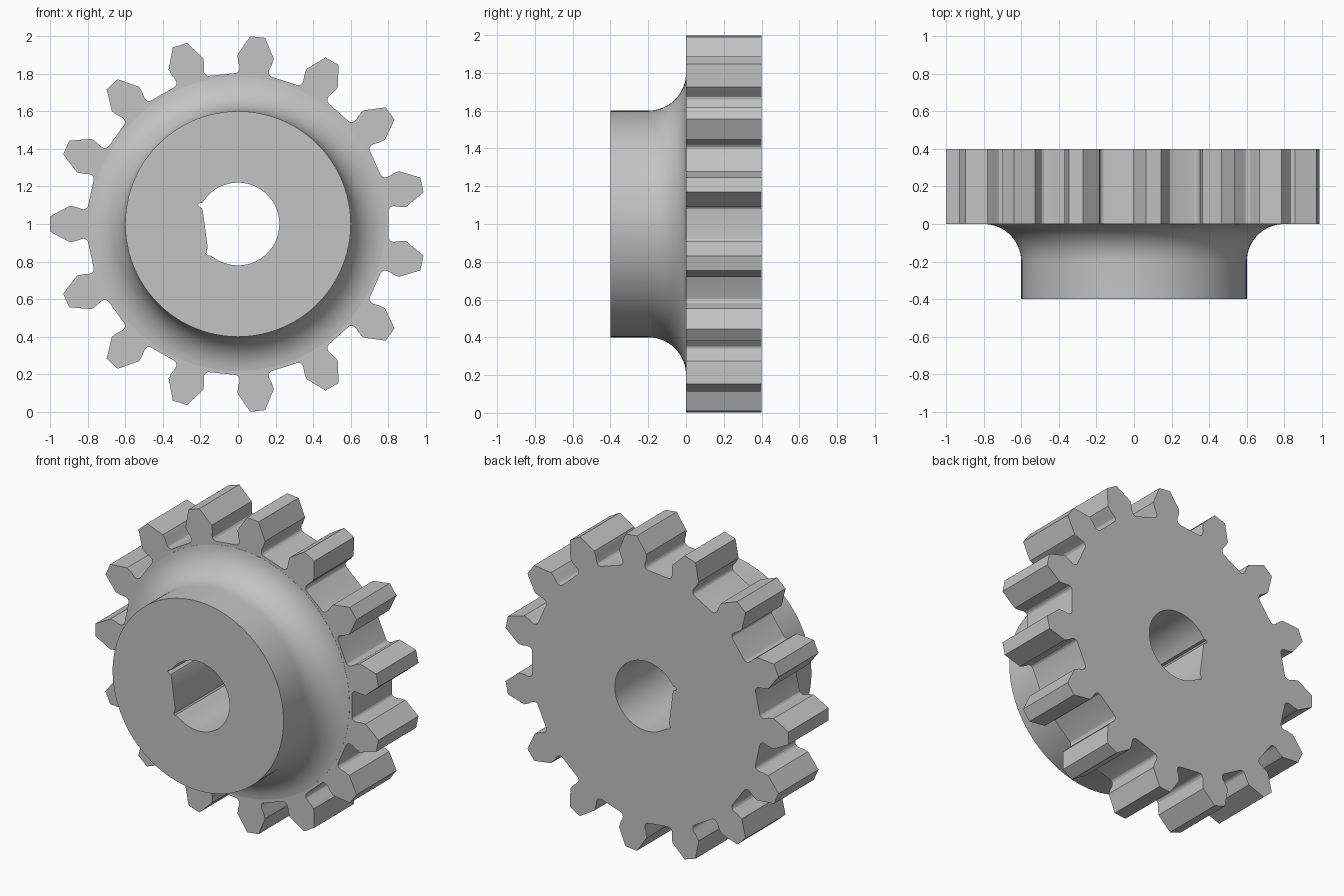
import bpy
import bmesh
from math import cos, sin, pi, radians, atan2, hypot

old = bpy.data.objects.get("Cube")
if old:
    bpy.data.objects.remove(old, do_unlink=True)

steel = bpy.data.materials.new("grey steel")
steel.use_nodes = True
GREY = (0.55, 0.55, 0.55, 1)
steel.diffuse_color = GREY
steel.node_tree.nodes["Principled BSDF"].inputs["Base Color"].default_value = GREY

TEETH = 15
AXIS_Z = 1.0


def finish(name, bm):
    bmesh.ops.recalc_face_normals(bm, faces=bm.faces)
    mesh = bpy.data.meshes.new(name)
    bm.to_mesh(mesh)
    bm.free()
    mesh.materials.append(steel)
    obj = bpy.data.objects.new(name, mesh)
    bpy.context.collection.objects.link(obj)
    return obj


def prism(name, outline, y0, y1):
    """Extrude an (x, z) outline along y."""
    bm = bmesh.new()
    face = bm.faces.new([bm.verts.new((x, y0, AXIS_Z + z)) for x, z in outline])
    out = bmesh.ops.extrude_face_region(bm, geom=[face])
    moved = [v for v in out["geom"] if isinstance(v, bmesh.types.BMVert)]
    bmesh.ops.translate(bm, verts=moved, vec=(0, y1 - y0, 0))
    return finish(name, bm)


def lathe(name, profile, steps=96):
    """Revolve an (r, y) profile about the y axis and cap both ends."""
    bm = bmesh.new()
    rings = [[bm.verts.new((r * cos(2 * pi * i / steps), y, AXIS_Z + r * sin(2 * pi * i / steps)))
              for i in range(steps)] for r, y in profile]
    for a, b in zip(rings, rings[1:]):
        for i in range(steps):
            j = (i + 1) % steps
            bm.faces.new((a[i], a[j], b[j], b[i]))
    bm.faces.new(rings[0])
    bm.faces.new(rings[-1])
    return finish(name, bm)


def combine(target, other, operation):
    """Apply a boolean and remove the helper."""
    bpy.context.view_layer.objects.active = target
    mod = target.modifiers.new(operation.lower(), "BOOLEAN")
    mod.operation = operation
    mod.solver = "EXACT"
    mod.object = other
    bpy.ops.object.modifier_apply(modifier=mod.name)
    bpy.data.objects.remove(other, do_unlink=True)


# Toothed wheel: half a tooth as (radial, sideways), mirrored and repeated
half = [(1.0, 0.04), (0.895, 0.097), (0.86, 0.09), (0.835, 0.08),
        (0.82, 0.078), (0.808, 0.082), (0.800, 0.090), (0.796, 0.102)]
tooth = [(u, -v) for u, v in reversed(half)] + half
outline = []
for k in range(TEETH):
    a = pi + 2 * pi * k / TEETH
    outline += [(u * cos(a) - v * sin(a), u * sin(a) + v * cos(a)) for u, v in tooth]
gear = prism("gear_wheel", outline, 0.0, 0.4)

# Hub with a concave fillet running out onto the wheel
arc = [radians(85 * i / 14) for i in range(15)]
fillet = [(0.8 - 0.2 * cos(t), -0.2 + 0.2 * sin(t)) for t in arc]
hub = lathe("hub", [(0.6, -0.4)] + fillet + [(fillet[-1][0], 0.03)])
combine(gear, hub, "UNION")

# Bore with a flat and two corner reliefs
flat = [(-0.190, 0.113), (-0.207, 0.110), (-0.213, 0.100), (-0.205, 0.091),
        (-0.193, 0.085), (-0.187, 0.070), (-0.161, -0.125), (-0.167, -0.145),
        (-0.170, -0.158), (-0.163, -0.167), (-0.150, -0.167), (-0.132, -0.177)]
start = atan2(flat[-1][1], flat[-1][0])
end = atan2(flat[0][1], flat[0][0])
N = 48
bore = flat + [(0.22 * cos(start + (end - start) * i / N), 0.22 * sin(start + (end - start) * i / N))
               for i in range(1, N)]
cutter = prism("bore_cutter", bore, -0.6, 0.6)
cutter.hide_render = True
combine(gear, cutter, "DIFFERENCE")

# Smooth the rounded surfaces, keep the machined edges crisp
bpy.ops.object.select_all(action="DESELECT")
gear.select_set(True)
bpy.context.view_layer.objects.active = gear
bpy.ops.object.shade_smooth_by_angle(angle=radians(25))
